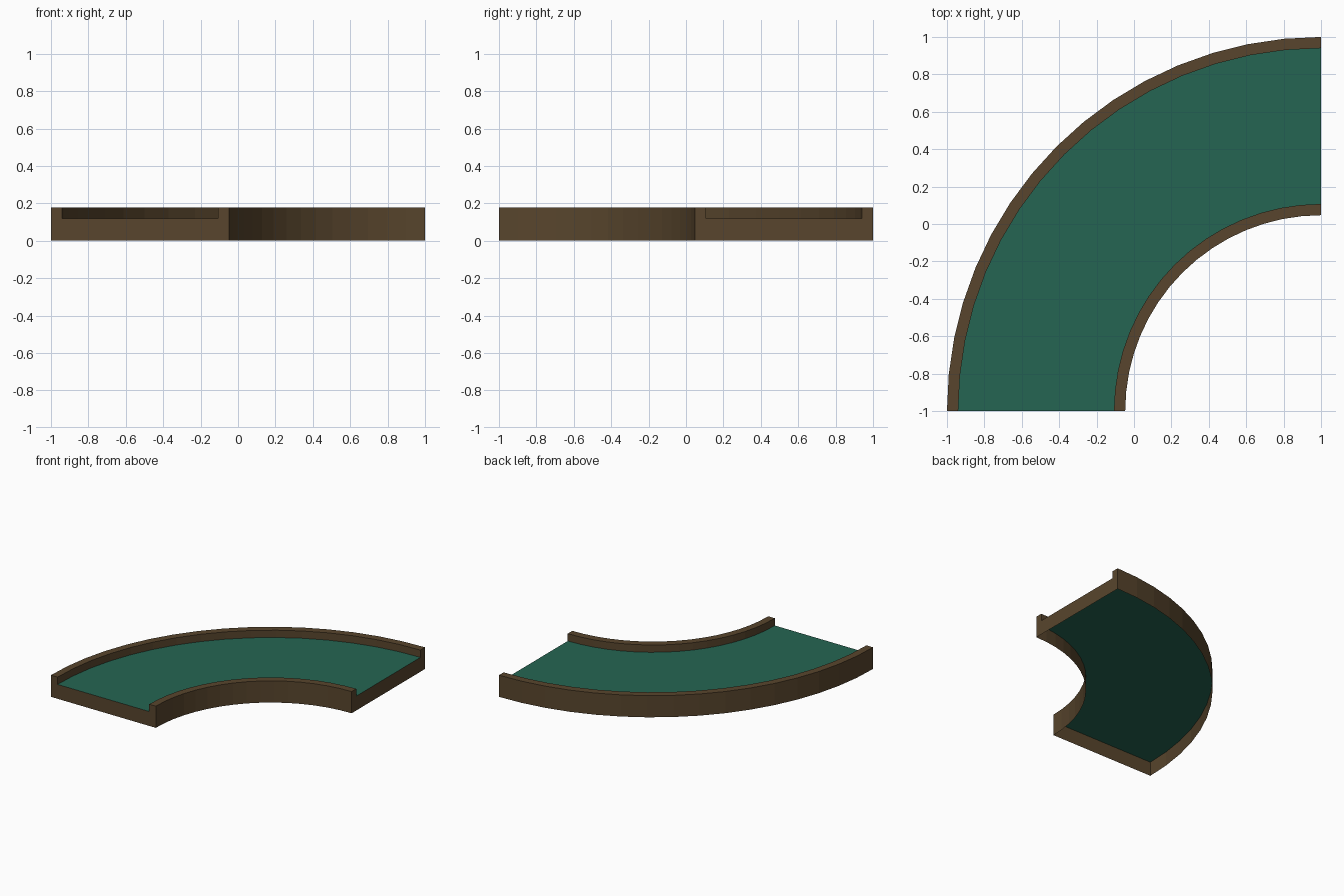
import bpy, bmesh, math

if "Cube" in bpy.data.objects:
    bpy.data.objects.remove(bpy.data.objects["Cube"])

SEGMENTS = 16
R_IN, R_OUT, RIM = 1.047, 2.0, 0.06     # radii around the corner (1, -1)
TOP, DECK = 0.178, 0.118                # rim height and floor height


def material(name, color):
    m = bpy.data.materials.new(name)
    m.diffuse_color = (*color, 1)
    m.use_nodes = True
    m.node_tree.nodes["Principled BSDF"].inputs["Base Color"].default_value = m.diffuse_color
    return m


brown = material("brown wood", (0.098, 0.060, 0.026))
green = material("green floor", (0.018, 0.130, 0.085))


def point(r, z, i):
    a = math.pi / 2 + math.pi / 2 * i / SEGMENTS
    return (1 + r * math.cos(a), -1 + r * math.sin(a), z)


def finish(name, bm, mat):
    mesh = bpy.data.meshes.new(name)
    bm.to_mesh(mesh)
    bm.free()
    mesh.materials.append(mat)
    bpy.context.collection.objects.link(bpy.data.objects.new(name, mesh))


def sweep(name, profile, mat):
    """Sweep an open (radius, height) profile round the quarter turn."""
    bm = bmesh.new()
    rows = [[bm.verts.new(point(r, z, i)) for r, z in profile]
            for i in range(SEGMENTS + 1)]
    for a, b in zip(rows, rows[1:]):
        for j in range(len(profile) - 1):
            bm.faces.new((a[j], a[j + 1], b[j + 1], b[j]))
    finish(name, bm, mat)


# Side walls with raised rims, open underneath
sweep("outer_wall", [(R_OUT - RIM, DECK), (R_OUT - RIM, TOP),
                     (R_OUT, TOP), (R_OUT, 0)], brown)
sweep("inner_wall", [(R_IN, 0), (R_IN, TOP),
                     (R_IN + RIM, TOP), (R_IN + RIM, DECK)], brown)

# Floor sheet, seen from above and below
sweep("floor", [(R_IN, DECK), (R_OUT, DECK)], green)

# U-shaped panels closing the two straight ends
section = [(R_IN, 0), (R_OUT, 0), (R_OUT, TOP), (R_OUT - RIM, TOP),
           (R_OUT - RIM, DECK), (R_IN + RIM, DECK), (R_IN + RIM, TOP), (R_IN, TOP)]
for name, i in (("right_end_panel", 0), ("front_end_panel", SEGMENTS)):
    bm = bmesh.new()
    outline = section[::-1] if i == 0 else section
    bm.faces.new([bm.verts.new(point(r, z, i)) for r, z in outline])
    bm.normal_update()
    face = bm.faces[:][0]
    outward = face.normal.x if i == 0 else -face.normal.y
    if outward < 0:
        face.normal_flip()
    finish(name, bm, brown)
